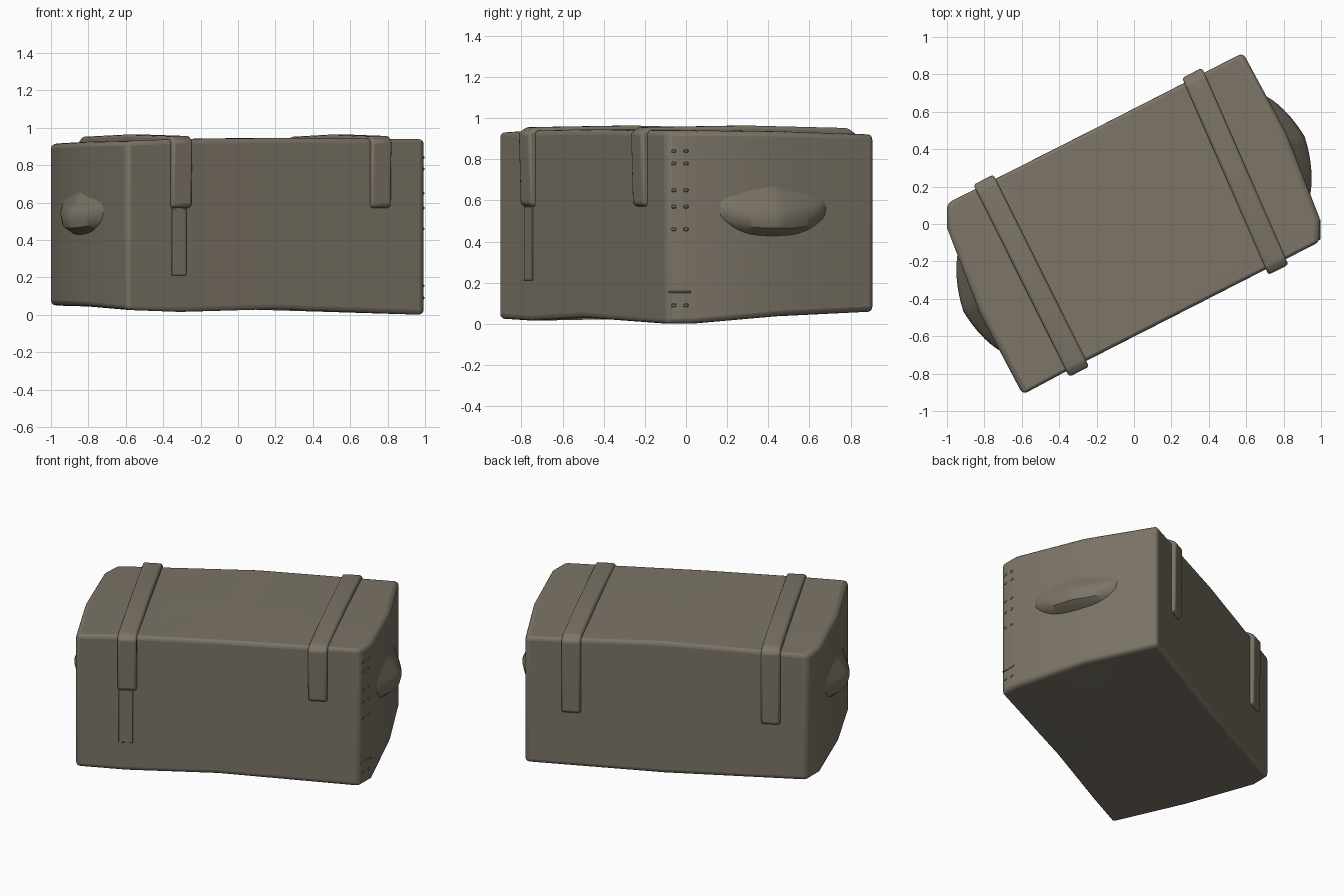
import bpy, bmesh, math
from mathutils import Matrix

cube = bpy.data.objects.get("Cube")
if cube:
    bpy.data.objects.remove(cube, do_unlink=True)

TURN = Matrix.Rotation(math.radians(27.1), 4, 'Z')

mat = bpy.data.materials.new("weathered_brown")
mat.use_nodes = True
COLOUR = (0.20, 0.175, 0.135, 1)
mat.diffuse_color = COLOUR
bsdf = next(n for n in mat.node_tree.nodes if n.type == 'BSDF_PRINCIPLED')
bsdf.inputs["Base Color"].default_value = COLOUR
bsdf.inputs["Roughness"].default_value = 0.9


def finish(name, bm, bevel=0.0, segments=2, turn=True):
    bmesh.ops.recalc_face_normals(bm, faces=bm.faces)
    mesh = bpy.data.meshes.new(name)
    bm.to_mesh(mesh)
    bm.free()
    mesh.materials.append(mat)
    ob = bpy.data.objects.new(name, mesh)
    bpy.context.collection.objects.link(ob)
    if turn:
        ob.matrix_world = TURN
    if bevel:
        m = ob.modifiers.new("soft_edges", 'BEVEL')
        m.width, m.segments, m.limit_method = bevel, segments, 'ANGLE'
        m.angle_limit = math.radians(25)
    bpy.ops.object.select_all(action='DESELECT')
    ob.select_set(True)
    bpy.context.view_layer.objects.active = ob
    bpy.ops.object.shade_smooth_by_angle(angle=math.radians(40))
    return ob


# Chest: blunt-cornered plan with bowed ends and an uneven top and base
def chest():
    plan = [(-0.595, -0.912, 0.025, 0.93), (-0.32, -0.765, 0.015, 0.94),
            (0.2, -0.5, 0.03, 0.945), (0.993, -0.095, 0.0, 0.94),
            (0.993, 0.03, 0.0, 0.94), (0.815, 0.485, 0.04, 0.935),
            (0.583, 0.915, 0.06, 0.92), (-0.2, 0.515, 0.04, 0.94),
            (-1.0, 0.11, 0.05, 0.91), (-1.0, -0.02, 0.05, 0.915),
            (-0.825, -0.475, 0.045, 0.925)]
    bm = bmesh.new()
    low = [bm.verts.new((x, y, b)) for x, y, b, t in plan]
    top = [bm.verts.new((x, y, t)) for x, y, b, t in plan]
    base_mid = bm.verts.new((0, 0, 0.03))
    lid_mid = bm.verts.new((0, 0, 0.945))
    for i in range(len(plan)):
        j = (i + 1) % len(plan)
        bm.faces.new((low[i], low[j], top[j], top[i]))
        bm.faces.new((top[i], top[j], lid_mid))
        bm.faces.new((low[j], low[i], base_mid))
    finish("chest_body", bm, 0.026, 3, turn=False)


# Strap: bent band over the lid, hanging down front and back
def strap(name, u, slant, width=0.12):
    outline = [(-0.52, 0.565), (-0.560, 0.58), (-0.570, 0.93), (-0.53, 0.956),
               (0.0, 0.964), (0.53, 0.952), (0.578, 0.92), (0.573, 0.43),
               (0.52, 0.41), (0.52, 0.88), (-0.52, 0.88)]
    bm = bmesh.new()
    sides = [[bm.verts.new((u + s * width / 2 + slant * v, v, z))
              for v, z in outline] for s in (-1, 1)]
    bm.faces.new(sides[0])
    bm.faces.new(sides[1])
    for i in range(len(outline)):
        j = (i + 1) % len(outline)
        bm.faces.new((sides[0][i], sides[0][j], sides[1][j], sides[1][i]))
    finish(name, bm, 0.014)


# Handle: swollen grip that blends upward into the end, with a curved undercut
def handle(name, side):
    section = [(0.0, 0.78), (0.2, 0.69), (0.5, 0.62), (0.85, 0.565),
               (1.0, 0.52), (0.88, 0.465), (0.4, 0.43), (0.0, 0.42)]
    bm = bmesh.new()
    steps, rows = 20, []
    for i in range(steps + 1):
        t = -1 + 2 * i / steps
        wall = 0.935 - 0.035 * abs(t) + 0.015 * t
        out = 0.09 * (1 - t * t) ** 0.7
        lift = 0.13 * abs(t) ** 3
        rows.append([bm.verts.new((side * (wall - 0.03 + d * (out + 0.03)),
                                   side * 0.31 * t,
                                   z + lift * k / len(section)))
                     for k, (d, z) in enumerate(section)])
    for a, b in zip(rows, rows[1:]):
        for k in range(len(a)):
            n = (k + 1) % len(a)
            bm.faces.new((a[k], b[k], b[n], a[n]))
    bm.faces.new(rows[0])
    bm.faces.new(rows[-1])
    finish(name, bm)


def block(name, centre, size, turn=True):
    bm = bmesh.new()
    bmesh.ops.create_cube(bm, size=1)
    bmesh.ops.scale(bm, vec=size, verts=bm.verts)
    bmesh.ops.translate(bm, vec=centre, verts=bm.verts)
    finish(name, bm, 0.003, 1, turn)


chest()
strap("left_strap", -0.615, 0.01)
strap("right_strap", 0.61, 0.06)
handle("right_handle", 1)
handle("left_handle", -1)

# Corner trim: thin ridge and small studs on the blunt corner
block("corner_ridge", (0.992, -0.03, 0.155), (0.01, 0.11, 0.012), turn=False)
for i, z in enumerate((0.09, 0.46, 0.57, 0.65, 0.78, 0.84)):
    for s in (-1, 1):
        block(f"corner_stud_{i}_{'front' if s < 0 else 'back'}",
              (0.992, -0.03 + s * 0.03, z), (0.008, 0.022, 0.016),
              turn=False)

# Worn seam below the front strap
block("front_seam", (-0.63, -0.534, 0.39), (0.09, 0.014, 0.36))
